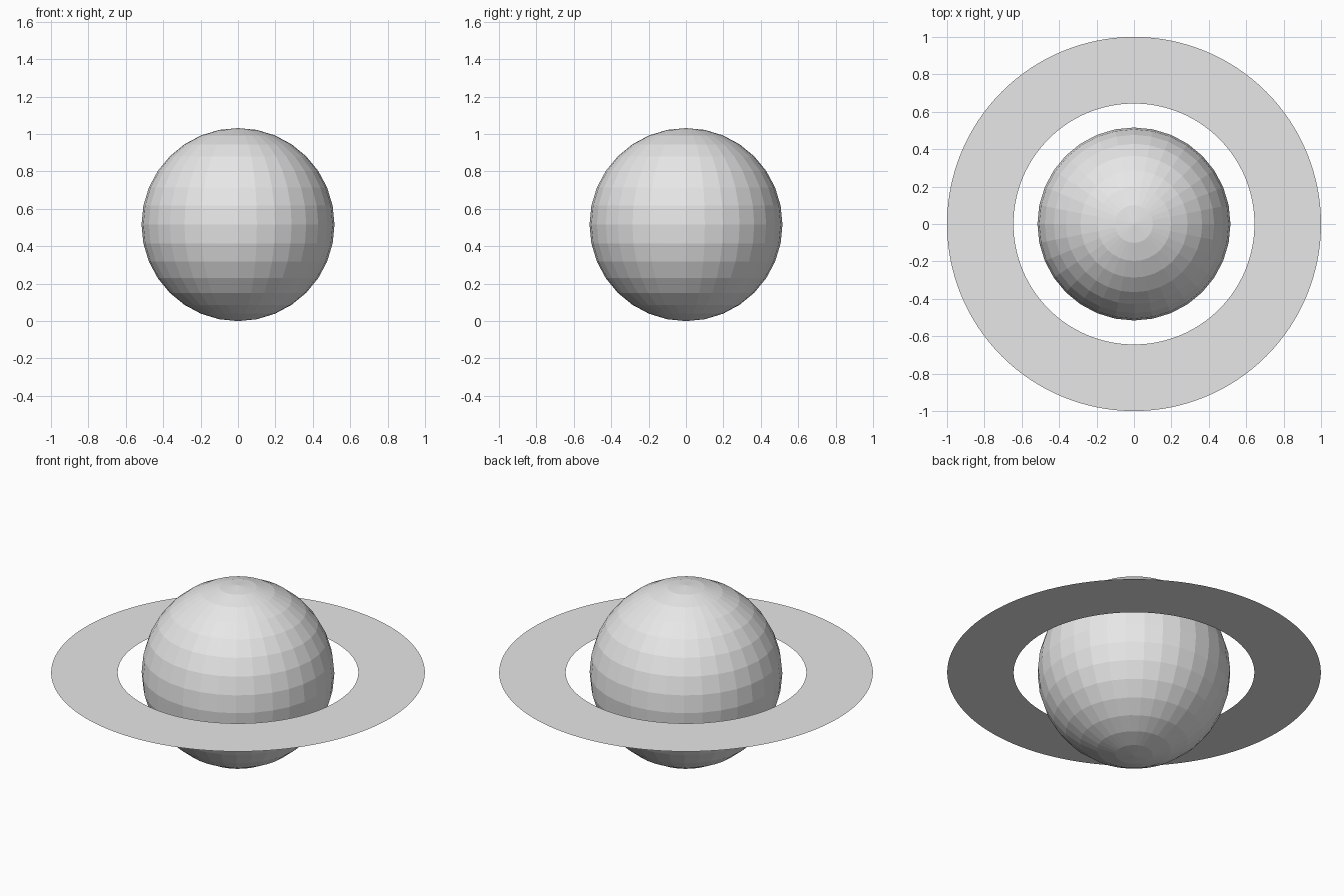
import bpy
import bmesh

default = bpy.data.objects.get("Cube")
if default:
    bpy.data.objects.remove(default, do_unlink=True)

RADIUS = 0.516
RING_INNER, RING_OUTER = 0.644, 1.0

grey = bpy.data.materials.new("light_grey")
grey.use_nodes = True
color = (0.8, 0.8, 0.8, 1)
grey.diffuse_color = color
grey.node_tree.nodes["Principled BSDF"].inputs["Base Color"].default_value = color


def add_part(name, bm):
    """Turn a bmesh into an object centred at the globe's middle height."""
    mesh = bpy.data.meshes.new(name)
    bm.to_mesh(mesh)
    bm.free()
    mesh.materials.append(grey)
    obj = bpy.data.objects.new(name, mesh)
    obj.location.z = RADIUS
    bpy.context.collection.objects.link(obj)
    return obj


# Faceted globe
bm = bmesh.new()
bmesh.ops.create_uvsphere(bm, u_segments=32, v_segments=16, radius=RADIUS)
add_part("planet_globe", bm)

# Paper-thin flat ring: two concentric circles bridged together
bm = bmesh.new()
for r in (RING_INNER, RING_OUTER):
    bmesh.ops.create_circle(bm, cap_ends=False, segments=128, radius=r)
bmesh.ops.bridge_loops(bm, edges=bm.edges[:])
bm.normal_update()
for face in bm.faces:
    if face.normal.z < 0:
        face.normal_flip()
add_part("planet_ring", bm)
